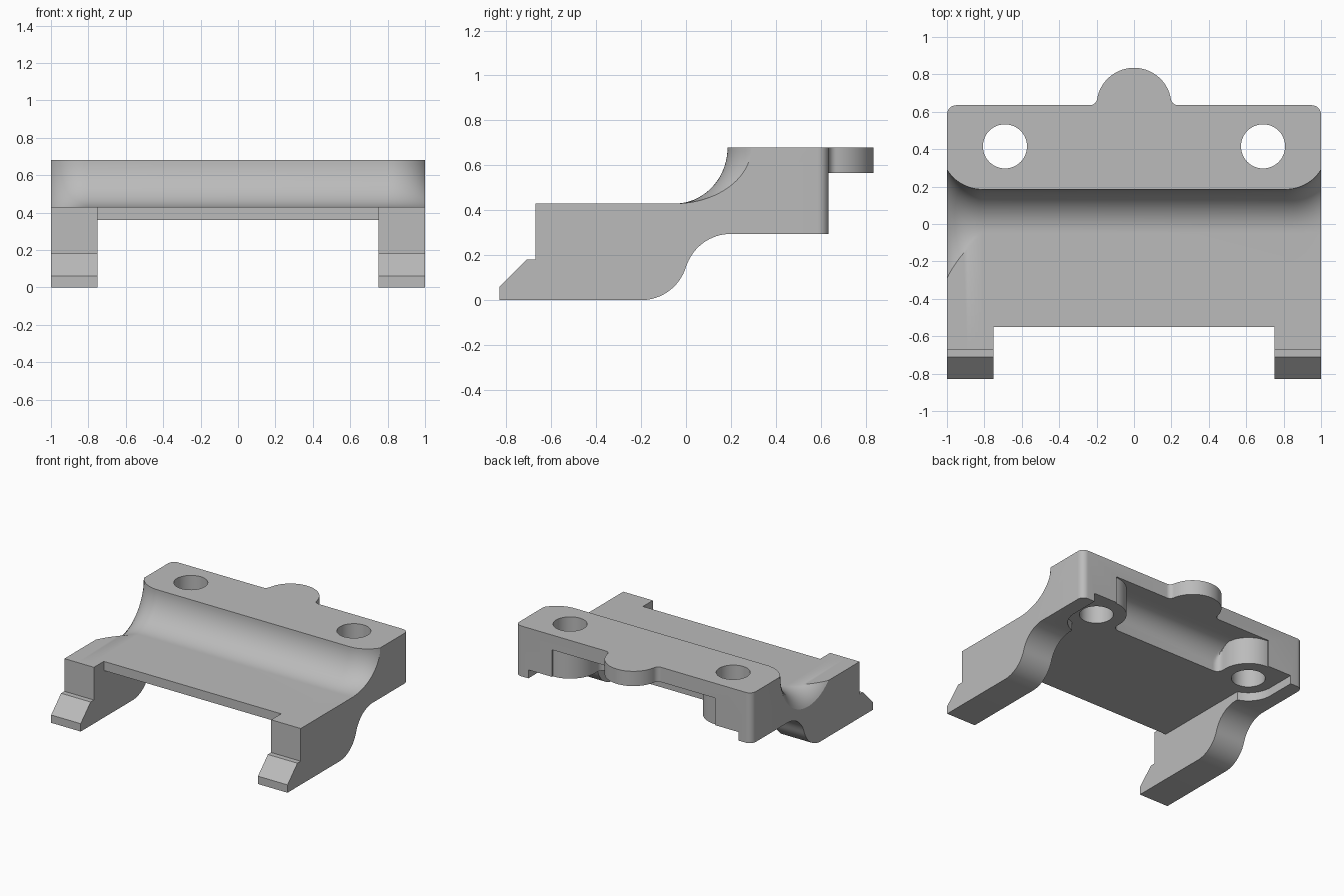
import bpy, bmesh
from math import sin, cos, radians, sqrt, acos, pi, asin

if "Cube" in bpy.data.objects:
    bpy.data.objects.remove(bpy.data.objects["Cube"], do_unlink=True)

grey = bpy.data.materials.new("plain grey")
grey.use_nodes = True
grey.diffuse_color = (0.5, 0.5, 0.5, 1)
grey.node_tree.nodes["Principled BSDF"].inputs["Base Color"].default_value = (0.5, 0.5, 0.5, 1)


def arc(cx, cy, r, a0, a1, n=16):
    """Points on an arc, angles in degrees."""
    return [(cx + r * cos(radians(a0 + (a1 - a0) * i / n)),
             cy + r * sin(radians(a0 + (a1 - a0) * i / n))) for i in range(n + 1)]


def mirrored(half):
    """Closed outline from its +x half."""
    return half + [(-x, y) for x, y in reversed(half)]


def loft(name, rings):
    """Closed solid through rings of equal length."""
    bm = bmesh.new()
    loops = [[bm.verts.new(p) for p in ring] for ring in rings]
    for a, b in zip(loops, loops[1:]):
        for i in range(len(a)):
            j = (i + 1) % len(a)
            bm.faces.new((a[i], a[j], b[j], b[i]))
    bm.faces.new(loops[0])
    bm.faces.new(loops[-1])
    bmesh.ops.recalc_face_normals(bm, faces=bm.faces)
    mesh = bpy.data.meshes.new(name)
    bm.to_mesh(mesh)
    bm.free()
    mesh.materials.append(grey)
    obj = bpy.data.objects.new(name, mesh)
    bpy.context.collection.objects.link(obj)
    return obj


def upright(name, outline, z0, z1):
    return loft(name, [[(x, y, z) for x, y in outline] for z in (z0, z1)])


def combine(body, cutter, operation="DIFFERENCE"):
    mod = body.modifiers.new(cutter.name, "BOOLEAN")
    mod.operation, mod.solver, mod.object = operation, "EXACT", cutter
    bpy.context.view_layer.objects.active = body
    bpy.ops.object.modifier_apply(modifier=mod.name)
    bpy.data.objects.remove(cutter, do_unlink=True)


# Side profile: clip foot, curved underside, raised back
bend = 72.9
R = 0.209
side = [(-0.83, 0)]
side += arc(-0.2, R, R, -90, -90 + bend)
side += arc(0.2, 0.295 - R, R, 90 + bend, 90)[1:]
side += [(0.95, 0.295), (0.95, 0.68), (-0.67, 0.68), (-0.67, 0.18), (-0.71, 0.18), (-0.83, 0.06)]
bracket = loft("bracket", [[(x, y, z) for y, z in side] for x in (-1.1, 1.1)])

# Plan outline: front notch between arms, rounded back corners, round tab
back = 0.635
fx = sqrt(0.24 ** 2 - 0.04 ** 2)
t = asin(0.04 / 0.24) * 180 / pi
plan = [(0.75, -0.55), (0.75, -1), (1, -1)]
plan += arc(0.95, back - 0.05, 0.05, 0, 90, 8)
plan += arc(fx, back + 0.04, 0.04, -90, -180 + t, 8)
plan += arc(0, back, 0.2, t, 89, 24)[1:]
combine(bracket, upright("plan", mirrored(plan), -0.2, 1), "INTERSECT")

# Groove across the top, flaring out at both ends
rings = []
steps = [-1.05 + 0.02 * i for i in range(13)]
for x in steps + [-s for s in reversed(steps)]:
    d = min(max(abs(x) - 0.81, 0), 0.22)
    r = 0.235 + 0.225 - sqrt(0.225 ** 2 - d * d)
    if x < 0:
        depth = 0.25 + r - 0.235
        end = -90 - acos(0.25 / depth) * 180 / pi
    else:
        depth, end = 0.25, -90
    ring = [(x, -0.05 + r, 0.8)]
    ring += [(x, -0.05 + r * cx, 0.68 + depth * cz) for cx, cz in arc(0, 0, 1, 0, end, 20)]
    rings.append(ring + [(x, -1, 0.43), (x, -1, 0.8)])
combine(bracket, loft("groove", rings))

# Hollow underneath, widened around the screw seats
hx, hy = 0.69, 0.415
channel = [(0.75, -1)] + arc(hx, hy, 0.2, -72.54, 0) + [(0.89, 0.95)]
combine(bracket, upright("channel", mirrored(channel), -0.2, 0.36))

# Pocket below the back plate, between the two screw bosses
levels = [(0.2, 0), (0.42, 0)] + [(0.42 + 0.147 * sin(radians(a)), 0.147 * (1 - cos(radians(a))))
                                  for a in range(10, 91, 10)]
rings = []
for z, shift in levels:
    front = 0.34 + shift
    half = []
    for x, y in arc(0.43, 0.39, 0.05, -90, 0, 8) + arc(hx, hy, 0.21, 180, 90) + [(hx, 0.95)]:
        half.append((x, max(y, front + 0.001 * (y - 0.34))))
    rings.append([(x, y, z) for x, y in mirrored(half)])
combine(bracket, loft("pocket", rings))

# Screw holes
for s in (-1, 1):
    combine(bracket, upright("hole", arc(s * hx, hy, 0.118, 0, 352.5, 47), -0.2, 1))

bpy.ops.object.select_all(action="DESELECT")
bracket.select_set(True)
bpy.context.view_layer.objects.active = bracket
bpy.ops.object.shade_smooth_by_angle(angle=radians(30))
